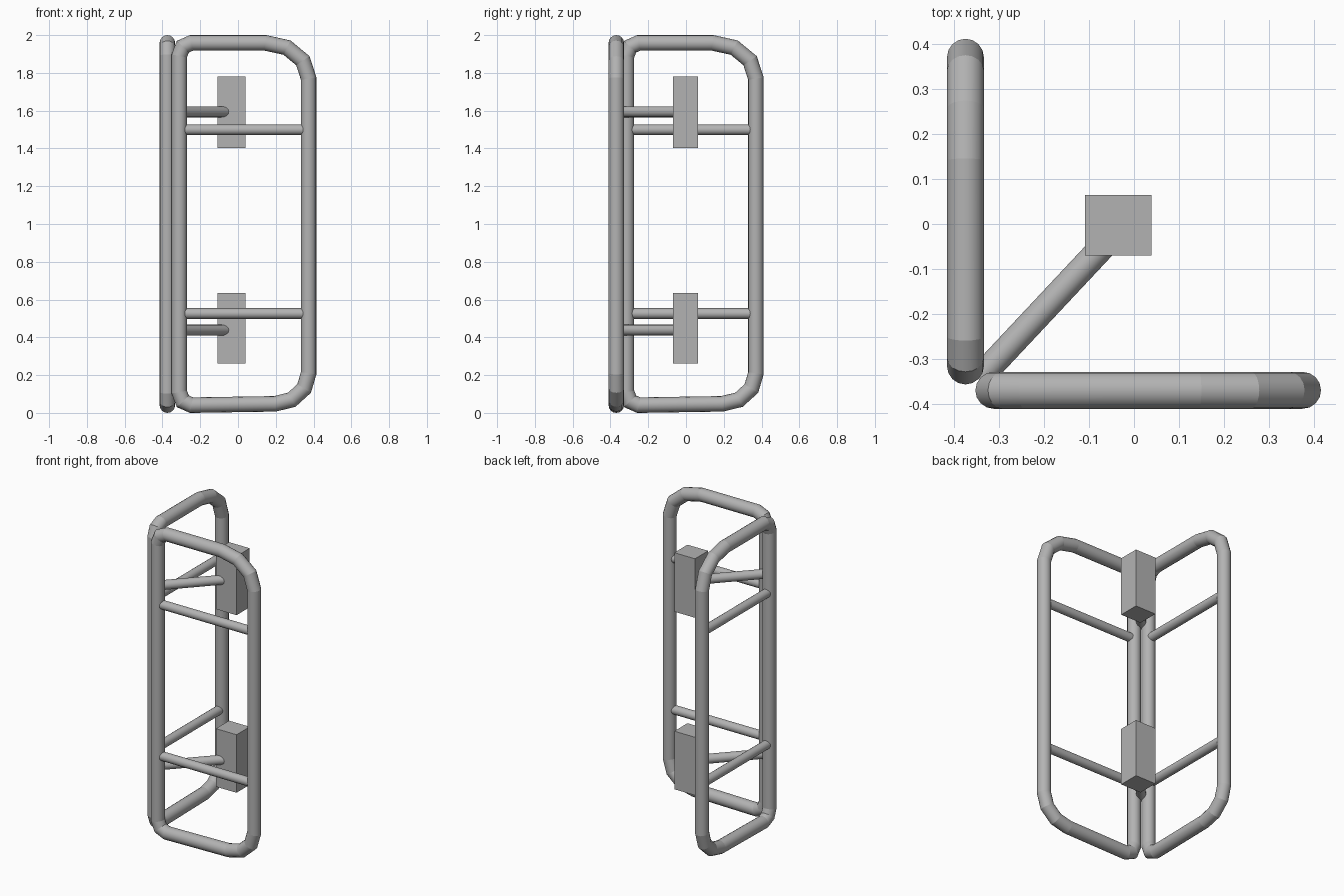
import bpy, bmesh, math
from mathutils import Vector

if "Cube" in bpy.data.objects:
    bpy.data.objects.remove(bpy.data.objects["Cube"])

R = 0.041      # frame tube radius
SIDES = 16

# dark grey paint
grey = bpy.data.materials.new("dark_grey")
grey.diffuse_color = (0.45, 0.45, 0.45, 1)
grey.use_nodes = True
grey.node_tree.nodes["Principled BSDF"].inputs["Base Color"].default_value = grey.diffuse_color


def finish(bm, name, smooth=True):
    bmesh.ops.recalc_face_normals(bm, faces=bm.faces[:])
    me = bpy.data.meshes.new(name)
    bm.to_mesh(me)
    bm.free()
    me.materials.append(grey)
    ob = bpy.data.objects.new(name, me)
    bpy.context.collection.objects.link(ob)
    if smooth:
        bpy.context.view_layer.objects.active = ob
        ob.select_set(True)
        bpy.ops.object.shade_smooth_by_angle(angle=math.radians(40), keep_sharp_edges=True)
        ob.select_set(False)
    return ob


def arc(cx, cz, rx, rz, start, n):
    return [Vector((cx + rx * math.cos(a), cz + rz * math.sin(a)))
            for a in (math.radians(start + 90 * i / n) for i in range(n + 1))]


def frame_path():
    # closed outline with tight hinge-side corners and wide outer corners
    p = arc(0.145, 1.770, 0.229, 0.189, 0, 3)        # top outer
    p += arc(-0.246, 1.890, 0.065, 0.069, 90, 2)     # top inner
    p += arc(-0.246, 0.110, 0.065, 0.069, 180, 2)    # bottom inner
    p += arc(0.195, 0.210, 0.179, 0.162, 270, 3)     # bottom outer
    return p


def frame(name, place):
    pts, bm, rings = frame_path(), bmesh.new(), []
    for i, p in enumerate(pts):
        a = (p - pts[i - 1]).normalized()
        b = (pts[(i + 1) % len(pts)] - p).normalized()
        t = (a + b).normalized()
        n = Vector((t.y, -t.x)) / t.dot(a)           # mitred normal
        ring = []
        for k in range(SIDES):
            ang = 2 * math.pi * k / SIDES
            q = p + n * R * math.cos(ang)
            ring.append(bm.verts.new(place(q.x, R * math.sin(ang), q.y)))
        rings.append(ring)
    for i, r in enumerate(rings):
        s = rings[(i + 1) % len(rings)]
        for k in range(SIDES):
            m = (k + 1) % SIDES
            bm.faces.new((r[k], r[m], s[m], s[k]))
    # crisp joints between the bent segments
    for r in rings:
        for k in range(SIDES):
            bm.edges.get((r[k], r[(k + 1) % SIDES])).smooth = False
    finish(bm, name)


def bar(name, a, b, radius):
    a, b = Vector(a), Vector(b)
    bm = bmesh.new()
    bmesh.ops.create_cone(bm, cap_ends=True, segments=SIDES, radius1=radius,
                          radius2=radius, depth=(b - a).length)
    rot = (b - a).to_track_quat('Z', 'Y').to_matrix()
    bmesh.ops.rotate(bm, matrix=rot, verts=bm.verts)
    bmesh.ops.translate(bm, vec=(a + b) / 2, verts=bm.verts)
    finish(bm, name)


def front_place(u, w, z):
    return (u, -0.369 + w, z)


def side_place(u, w, z):
    return (-0.374 + w, u - 0.004, z)


# two tubular frames at right angles, each with two crossbars
for label, place in (("front", front_place), ("side", side_place)):
    frame(label + "_frame", place)
    for pos, z in (("upper", 1.499), ("lower", 0.526)):
        bar(f"{label}_{pos}_crossbar", place(-0.300, 0, z), place(0.362, 0, z), 0.028)

# mounting blocks with diagonal struts to the corner
for pos, zs, z0, z1 in (("upper", 1.594, 1.402, 1.781), ("lower", 0.438, 0.261, 0.634)):
    bar(pos + "_strut", (-0.345, -0.344, zs), (-0.06, -0.040, zs), 0.029)
    bm = bmesh.new()
    bmesh.ops.create_cube(bm, size=1)
    bmesh.ops.scale(bm, vec=(0.147, 0.134, z1 - z0), verts=bm.verts)
    bmesh.ops.translate(bm, vec=(-0.035, -0.003, (z0 + z1) / 2), verts=bm.verts)
    finish(bm, pos + "_mount_block", smooth=False)
